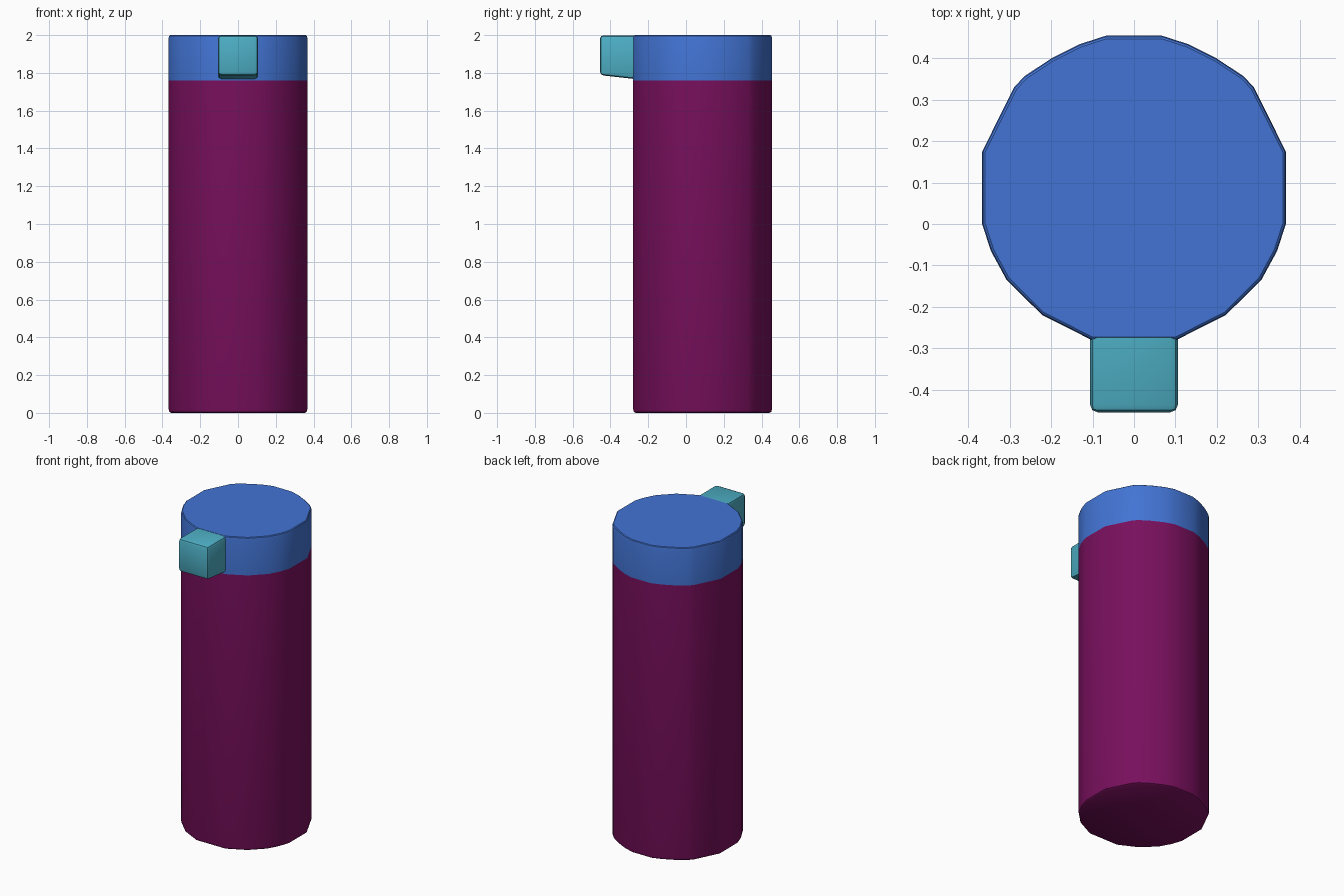
import bpy, bmesh, math

cube = bpy.data.objects.get("Cube")
if cube:
    bpy.data.objects.remove(cube, do_unlink=True)


def material(name, rgb):
    m = bpy.data.materials.new(name)
    m.use_nodes = True
    m.diffuse_color = (*rgb, 1)
    bsdf = next(n for n in m.node_tree.nodes if n.type == 'BSDF_PRINCIPLED')
    bsdf.inputs["Base Color"].default_value = (*rgb, 1)
    return m


purple = material("purple", (0.19, 0.005, 0.11))
blue = material("blue", (0.055, 0.175, 0.66))
teal = material("teal", (0.075, 0.43, 0.56))

# Faceted round cross-section: left half, mirrored to the right
HALF = [(0.103, -0.28), (0.222, -0.22), (0.308, -0.135), (0.346, -0.065),
        (0.367, 0.0), (0.367, 0.175), (0.29, 0.33), (0.265, 0.357),
        (0.2, 0.4), (0.13, 0.435), (0.068, 0.455)]
OUTLINE = HALF + [(-x, y) for x, y in reversed(HALF)]
CENTRE_Y = 0.0875


def finish(name, bm, mat, angle):
    bmesh.ops.recalc_face_normals(bm, faces=bm.faces)
    mesh = bpy.data.meshes.new(name)
    bm.to_mesh(mesh)
    bm.free()
    mesh.materials.append(mat)
    ob = bpy.data.objects.new(name, mesh)
    bpy.context.collection.objects.link(ob)
    bpy.ops.object.select_all(action='DESELECT')
    ob.select_set(True)
    bpy.context.view_layer.objects.active = ob
    bpy.ops.object.shade_smooth_by_angle(angle=math.radians(angle))
    return ob


def column(name, levels, mat):
    """Loft the outline through (z, scale) levels and cap both ends."""
    bm = bmesh.new()
    rings = [[bm.verts.new((x * s, CENTRE_Y + (y - CENTRE_Y) * s, z))
              for x, y in OUTLINE] for z, s in levels]
    n = len(OUTLINE)
    for a, b in zip(rings, rings[1:]):
        for i in range(n):
            j = (i + 1) % n
            bm.faces.new((a[i], a[j], b[j], b[i]))
    bm.faces.new(rings[0])
    bm.faces.new(rings[-1])
    return finish(name, bm, mat, 35)


# Tall body with a rounded bottom edge
column("body", [(0, 0.965), (0.006, 0.99), (0.02, 1), (1.76, 1)], purple)

# Lid with a rounded top edge
column("lid", [(1.76, 1), (1.985, 1), (1.996, 0.993), (2, 0.98)], blue)

# Spout: box with a slightly sloping underside and rounded front edges
bm = bmesh.new()
bmesh.ops.create_cube(bm, size=1)
for v in bm.verts:
    front = v.co.y < 0
    v.co.x *= 0.212
    v.co.z = 1.999 if v.co.z > 0 else (1.788 if front else 1.768)
    v.co.y = -0.455 if front else -0.274
edges = [e for e in bm.edges if any(v.co.y < -0.4 for v in e.verts)]
bmesh.ops.bevel(bm, geom=edges, offset=0.018, segments=2, profile=0.5,
                affect='EDGES')
finish("spout", bm, teal, 40)
